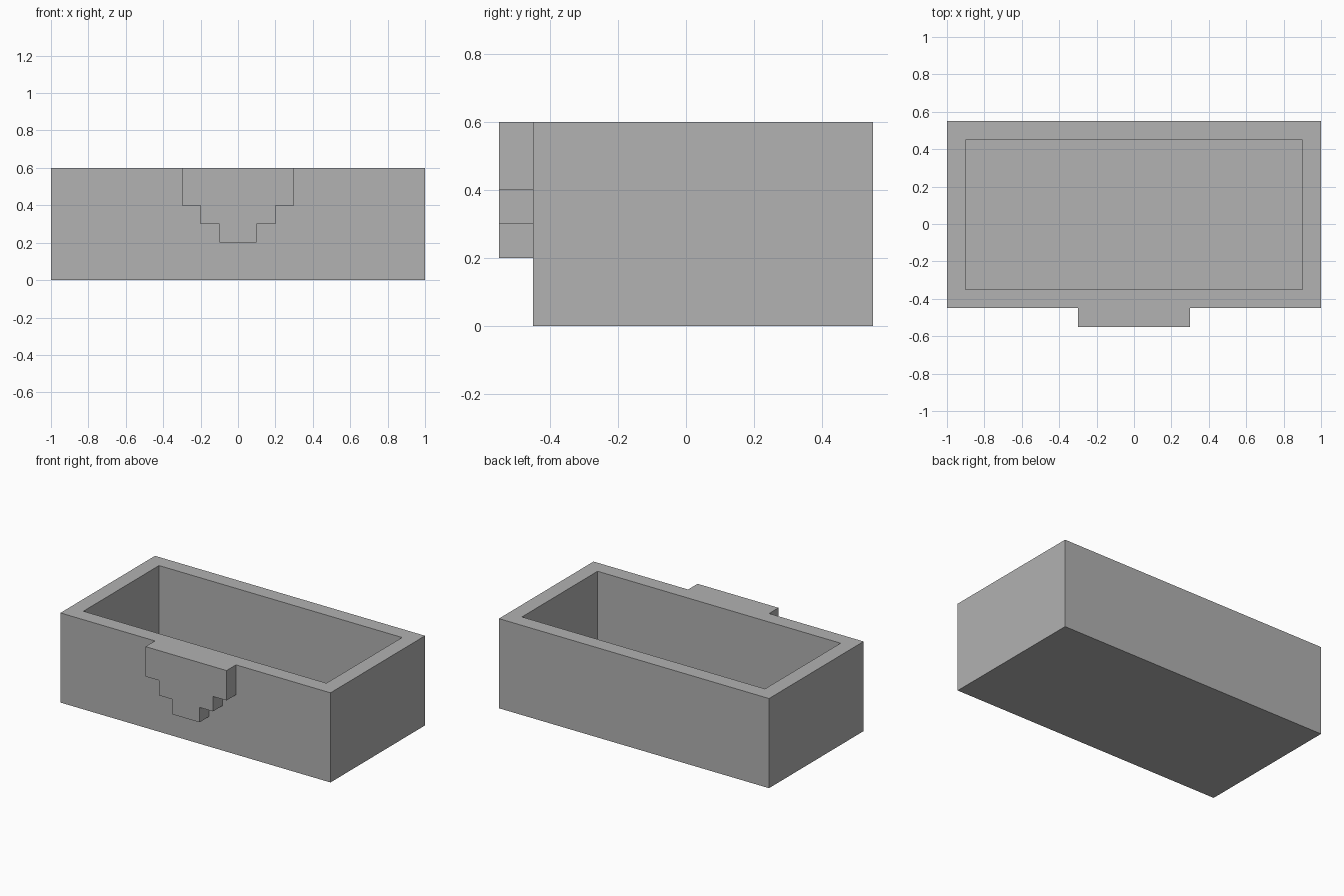
import bpy
import bmesh

cube = bpy.data.objects.get("Cube")
if cube:
    bpy.data.objects.remove(cube, do_unlink=True)

LENGTH, HEIGHT, WALL = 2.0, 0.6, 0.1
FRONT, BACK = -0.45, 0.55

# Single stone colour
stone = bpy.data.materials.new("stone_grey")
stone.use_nodes = True
GREY = (0.445, 0.445, 0.445, 1)
stone.diffuse_color = GREY
bsdf = stone.node_tree.nodes["Principled BSDF"]
bsdf.inputs["Base Color"].default_value = GREY
bsdf.inputs["Roughness"].default_value = 0.8


def add_object(name, bm):
    bmesh.ops.recalc_face_normals(bm, faces=bm.faces)
    mesh = bpy.data.meshes.new(name)
    bm.to_mesh(mesh)
    bm.free()
    mesh.materials.append(stone)
    obj = bpy.data.objects.new(name, mesh)
    bpy.context.collection.objects.link(obj)
    return obj


# Basin: a block whose top is inset to a rim, then pushed down to the floor
bm = bmesh.new()
bmesh.ops.create_cube(bm, size=1)
for v in bm.verts:
    v.co.x *= LENGTH
    v.co.y = BACK if v.co.y > 0 else FRONT
    v.co.z = HEIGHT if v.co.z > 0 else 0
top = max(bm.faces, key=lambda f: f.calc_center_median().z)
bmesh.ops.inset_region(bm, faces=[top], thickness=WALL, use_even_offset=True)
cavity = bmesh.ops.extrude_discrete_faces(bm, faces=[top])["faces"][0]
for v in cavity.verts:
    v.co.z = WALL
add_object("basin", bm)

# Stepped bracket: half outline mirrored, then extruded forward from the wall
half = [(0.1, 0.2), (0.1, 0.3), (0.2, 0.3), (0.2, 0.4), (0.3, 0.4), (0.3, HEIGHT)]
outline = half + [(-x, z) for x, z in reversed(half)]
bm = bmesh.new()
face = bm.faces.new([bm.verts.new((x, FRONT, z)) for x, z in outline])
front = bmesh.ops.extrude_face_region(bm, geom=[face])["geom"]
bmesh.ops.translate(bm, vec=(0, -WALL, 0),
                    verts=[g for g in front if isinstance(g, bmesh.types.BMVert)])
add_object("front_bracket", bm)
